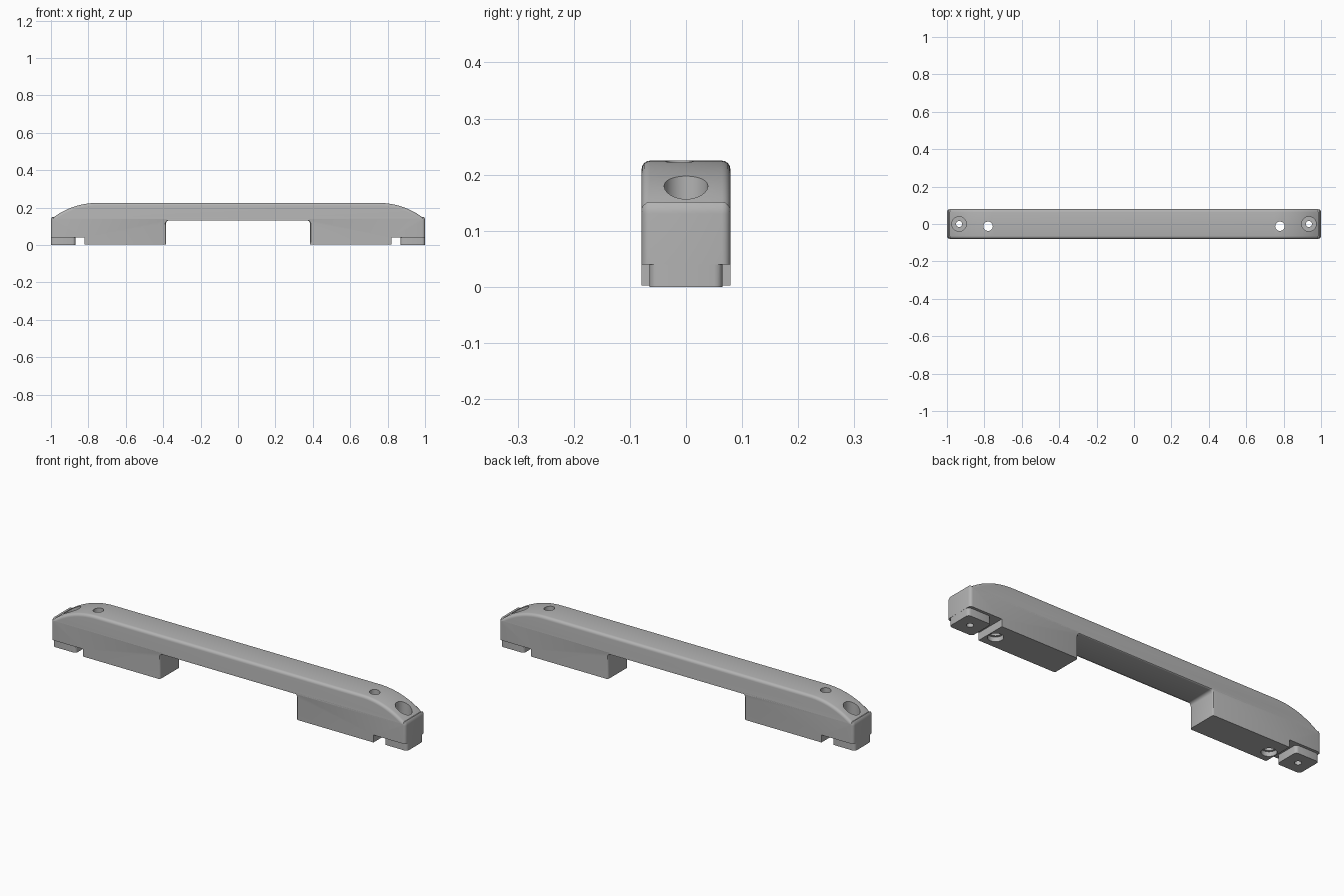
import bpy, bmesh, math
from mathutils import Vector

if "Cube" in bpy.data.objects:
    bpy.data.objects.remove(bpy.data.objects["Cube"])

grey = bpy.data.materials.new("grey plastic")
grey.diffuse_color = (0.45, 0.45, 0.45, 1)
grey.use_nodes = True
grey.node_tree.nodes["Principled BSDF"].inputs["Base Color"].default_value = grey.diffuse_color
HALF = 0.079      # half depth of the bar


def arc(cx, cz, r, a0, a1, n):
    pts = []
    for i in range(n + 1):
        a = math.radians(a0 + (a1 - a0) * i / n)
        pts.append((cx + r * math.cos(a), cz + r * math.sin(a)))
    return pts


def add_object(name, bm):
    bmesh.ops.recalc_face_normals(bm, faces=bm.faces)
    mesh = bpy.data.meshes.new(name)
    bm.to_mesh(mesh)
    bm.free()
    obj = bpy.data.objects.new(name, mesh)
    bpy.context.collection.objects.link(obj)
    mesh.materials.append(grey)
    return obj


def boolean(target, tool, operation):
    mod = target.modifiers.new(tool.name, 'BOOLEAN')
    mod.operation = operation
    mod.solver = 'EXACT'
    mod.object = tool
    bpy.context.view_layer.objects.active = target
    bpy.ops.object.modifier_apply(modifier=mod.name)
    bpy.data.objects.remove(tool)


def cylinder(x, y, r, z0, z1):
    bm = bmesh.new()
    bmesh.ops.create_cone(bm, cap_ends=True, segments=40, radius1=r, radius2=r, depth=z1 - z0)
    bmesh.ops.translate(bm, vec=(x, y, (z0 + z1) / 2), verts=bm.verts)
    return add_object("hole_cutter", bm)


# Handle bar: half side profile, mirrored, then extruded through the depth
half = arc(0.37, 0.115, 0.015, 90, 0, 4)                 # inner notch corner
half += [(0.385, 0.002), (0.82, 0.002), (0.82, 0.04), (1.0, 0.04)]
half += arc(0.965, 0.13, 0.035, 0, 38, 5)                # end rounding
half += arc(0.75, -0.175, 0.40, 54, 90, 14)              # sloping top
profile = half + [(-x, z) for x, z in reversed(half)]
bm = bmesh.new()
face = bm.faces.new([bm.verts.new((x, -HALF, z)) for x, z in profile])
ext = bmesh.ops.extrude_face_region(bm, geom=[face])
bmesh.ops.translate(bm, vec=(0, 2 * HALF, 0),
                    verts=[v for v in ext["geom"] if isinstance(v, bmesh.types.BMVert)])
bmesh.ops.recalc_face_normals(bm, faces=bm.faces)


# Rounded rims along the top, ends and notch on both sides
def rim_edges(in_notch):
    found = []
    for e in bm.edges:
        a, b = (v.co for v in e.verts)
        if abs(a.y - b.y) > 0.01:
            continue
        notch = max(abs(a.x), abs(b.x)) < 0.386
        outer = max(a.z, b.z) > 0.05 and not notch
        top = min(a.z, b.z) > 0.2
        if (notch and not top) if in_notch else (outer or top):
            found.append(e)
    return found


bmesh.ops.bevel(bm, geom=rim_edges(False), offset=0.015, segments=4, profile=0.5, affect='EDGES')
bmesh.ops.bevel(bm, geom=[e for e in rim_edges(True)
                          if all(abs(abs(v.co.y) - HALF) < 1e-4 for v in e.verts)],
                offset=0.009, segments=3, profile=0.5, affect='EDGES')
handle = add_object("handle", bm)

for s in (-1, 1):
    # Mounting foot with rounded upright corners
    bm = bmesh.new()
    bmesh.ops.create_cube(bm, size=1)
    for v in bm.verts:
        v.co = Vector((s * 0.9345 + v.co.x * 0.13, v.co.y * 0.13, 0.025 + v.co.z * 0.05))
    upright = [e for e in bm.edges if abs(e.verts[0].co.z - e.verts[1].co.z) > 0.01]
    bmesh.ops.bevel(bm, geom=upright, offset=0.015, segments=4, profile=0.5, affect='EDGES')
    boolean(handle, add_object("foot", bm), 'UNION')
    # Screw hole with wide head recess from above
    boolean(handle, cylinder(s * 0.935, 0, 0.016, -0.1, 0.3), 'DIFFERENCE')
    boolean(handle, cylinder(s * 0.935, 0, 0.039, 0.10, 0.3), 'DIFFERENCE')
    # Through hole with recess from below
    boolean(handle, cylinder(s * 0.78, -0.012, 0.025, -0.1, 0.3), 'DIFFERENCE')
    boolean(handle, cylinder(s * 0.78, -0.012, 0.036, -0.1, 0.025), 'DIFFERENCE')

bpy.ops.object.select_all(action='DESELECT')
handle.select_set(True)
bpy.context.view_layer.objects.active = handle
bpy.ops.object.shade_smooth_by_angle(angle=math.radians(30))
